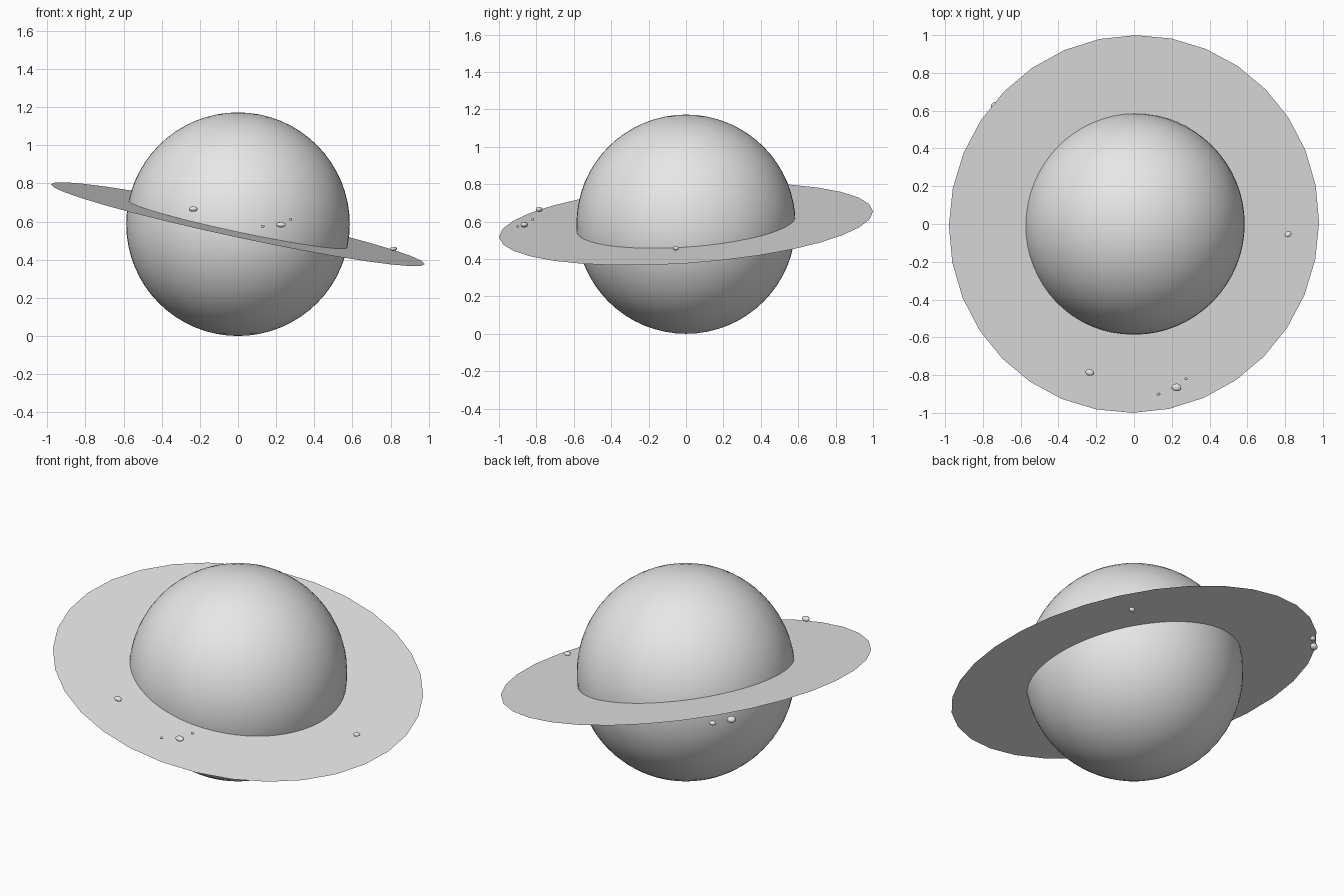
import bpy, bmesh, math, random
from mathutils import Vector, Matrix

if "Cube" in bpy.data.objects:
    bpy.data.objects.remove(bpy.data.objects["Cube"])

random.seed(4)
CENTRE = Vector((0, 0, 0.586))
NORMAL = Vector((0.214, -0.07, 1)).normalized()   # tilt of the ring

grey = bpy.data.materials.new("light_grey")
grey.diffuse_color = (0.8, 0.8, 0.8, 1)
grey.use_nodes = True
grey.node_tree.nodes["Principled BSDF"].inputs["Base Color"].default_value = grey.diffuse_color


def make_object(name, bm, smooth=True):
    mesh = bpy.data.meshes.new(name)
    for f in bm.faces:
        f.smooth = smooth
    bm.to_mesh(mesh)
    bm.free()
    mesh.materials.append(grey)
    obj = bpy.data.objects.new(name, mesh)
    bpy.context.collection.objects.link(obj)
    return obj


# Planet body
bm = bmesh.new()
bmesh.ops.create_uvsphere(bm, u_segments=64, v_segments=32, radius=0.586)
make_object("planet", bm).location = CENTRE

# Flat 32-sided ring; the inner edge is hidden in the planet
bm = bmesh.new()
SIDES = 32
loops = []
for r in (0.57, 1.002):
    loops.append([bm.verts.new((r * math.cos(2 * math.pi * i / SIDES),
                                r * math.sin(2 * math.pi * i / SIDES), 0))
                  for i in range(SIDES)])
inner, outer = loops
for i in range(SIDES):
    j = (i + 1) % SIDES
    bm.faces.new((inner[i], outer[i], outer[j], inner[j]))
ring = make_object("ring", bm, smooth=False)
tilt = Vector((0, 0, 1)).rotation_difference(NORMAL)
ring.matrix_world = Matrix.Translation(CENTRE) @ tilt.to_matrix().to_4x4()

# Small rocks floating above and below the ring: position, size, turn in degrees
rocks = [
    ((-0.235, -0.785, 0.665), (0.046, 0.036, 0.028), -20),
    ((0.225, -0.865, 0.583), (0.052, 0.040, 0.028), -10),
    ((0.130, -0.900, 0.575), (0.020, 0.015, 0.014), 10),
    ((0.275, -0.820, 0.612), (0.016, 0.014, 0.014), 0),
    ((0.815, -0.055, 0.457), (0.038, 0.030, 0.022), 30),
    ((-0.735, 0.625, 0.741), (0.050, 0.040, 0.036), 35),
    ((-0.665, 0.700, 0.730), (0.036, 0.032, 0.025), 35),
    ((0.550, 0.640, 0.485), (0.036, 0.030, 0.026), 20),
]
for n, (pos, size, turn) in enumerate(rocks, 1):
    bm = bmesh.new()
    bmesh.ops.create_icosphere(bm, subdivisions=2, radius=0.5)
    for v in bm.verts:
        v.co *= random.uniform(0.95, 1.1)
    rock = make_object(f"rock_{n}", bm)
    rock.location = pos
    rock.scale = size
    rock.rotation_euler = (0, 0, math.radians(turn))
